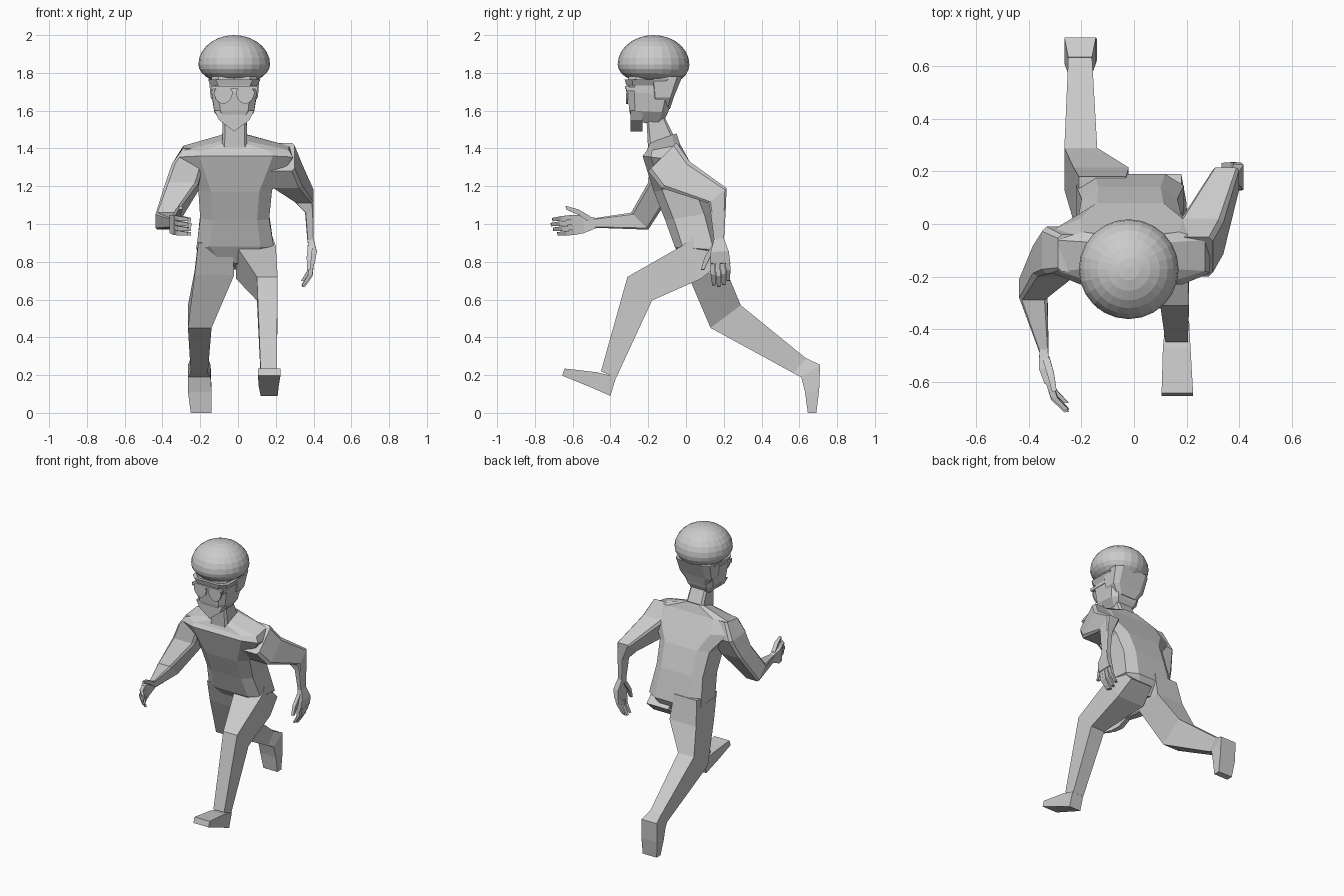
import bpy, bmesh
from math import cos, sin, pi
from mathutils import Vector as V


def finish(name, bm):
    bmesh.ops.recalc_face_normals(bm, faces=bm.faces)
    me = bpy.data.meshes.new(name)
    bm.to_mesh(me)
    bm.free()
    ob = bpy.data.objects.new(name, me)
    bpy.context.collection.objects.link(ob)
    return ob


def skin(bm, rings):
    """Bridge closed rings of points and cap both ends."""
    vs = [[bm.verts.new(p) for p in r] for r in rings]
    n = len(vs[0])
    for a, b in zip(vs, vs[1:]):
        for i in range(n):
            j = (i + 1) % n
            bm.faces.new((a[i], a[j], b[j], b[i]))
    bm.faces.new(vs[0][::-1])
    bm.faces.new(vs[-1])


def ring(x0, x1, front, back, c=0.0):
    """Rectangle (c=0) or chamfered octagon spanning x0..x1 and two (y, z) points."""
    k = 1 - c
    uv = [(-1, -1), (1, -1), (1, 1), (-1, 1)] if c == 0 else [
        (-k, -1), (k, -1), (1, -k), (1, k), (k, 1), (-k, 1), (-1, k), (-1, -k)]
    f, b = V((0, *front)), V((0, *back))
    return [f.lerp(b, (v + 1) / 2) + V(((x0 + x1) / 2 + u * (x1 - x0) / 2, 0, 0)) for u, v in uv]


def loft(name, sections, c=0.0):
    bm = bmesh.new()
    skin(bm, [ring(*s, c) for s in sections])
    return finish(name, bm)


# torso, leaning forward
loft("torso", [
    (-0.12, 0.09, (0.0, 0.79), (0.14, 0.76)),
    (-0.22, 0.19, (-0.06, 0.88), (0.19, 0.86)),
    (-0.20, 0.165, (-0.11, 1.02), (0.14, 1.06)),
    (-0.21, 0.18, (-0.17, 1.17), (0.08, 1.22)),
    (-0.31, 0.29, (-0.23, 1.36), (0.02, 1.33)),
    (-0.29, 0.27, (-0.21, 1.385), (-0.03, 1.42)),
    (-0.09, 0.05, (-0.19, 1.43), (-0.05, 1.48)),
], 0.35)

# rear leg and its foot, toe on the ground
loft("rear_leg", [
    (-0.21, -0.03, (-0.05, 0.90), (0.18, 0.92)),
    (-0.23, -0.02, (0.01, 0.73), (0.215, 0.75)),
    (-0.265, -0.14, (0.13, 0.45), (0.29, 0.57)),
    (-0.25, -0.16, (0.57, 0.21), (0.64, 0.285)),
])
loft("rear_foot", [
    (-0.25, -0.16, (0.57, 0.21), (0.635, 0.29)),
    (-0.265, -0.145, (0.61, 0.19), (0.71, 0.255)),
    (-0.265, -0.14, (0.63, 0.11), (0.705, 0.12)),
    (-0.25, -0.14, (0.645, 0.0), (0.69, 0.0)),
])

# leading leg and its foot, toe raised
loft("leading_leg", [
    (0.01, 0.18, (0.05, 0.94), (0.19, 0.80)),
    (-0.01, 0.20, (-0.02, 0.885), (0.08, 0.71)),
    (0.10, 0.21, (-0.31, 0.72), (-0.18, 0.595)),
    (0.12, 0.205, (-0.45, 0.22), (-0.37, 0.185)),
])
loft("leading_foot", [
    (0.12, 0.21, (-0.37, 0.19), (-0.40, 0.09)),
    (0.11, 0.215, (-0.47, 0.215), (-0.51, 0.138)),
    (0.105, 0.225, (-0.643, 0.235), (-0.655, 0.197)),
])

# arms: one swings back, one swings forward
loft("back_arm", [
    (0.15, 0.30, (-0.20, 1.28), (-0.05, 1.43)),
    (0.17, 0.34, (-0.13, 1.19), (0.02, 1.33)),
    (0.30, 0.40, (0.12, 1.11), (0.215, 1.19)),
    (0.355, 0.40, (0.13, 1.06), (0.21, 1.07)),
    (0.368, 0.40, (0.15, 0.90), (0.20, 0.90)),
], 0.2)
loft("forward_arm", [
    (-0.29, -0.15, (-0.18, 1.40), (-0.04, 1.415)),
    (-0.35, -0.18, (-0.19, 1.32), (-0.01, 1.30)),
    (-0.385, -0.21, (-0.20, 1.22), (-0.07, 1.17)),
    (-0.437, -0.33, (-0.29, 1.06), (-0.20, 0.97)),
    (-0.36, -0.325, (-0.49, 1.03), (-0.48, 0.98)),
], 0.2)


def hand(name, wrist, length, thumb, curl):
    """Palm, four curled fingers and a thumb along three directions."""
    o = V(wrist)
    L, W, C = (V(d).normalized() for d in (length, thumb, curl))
    bm = bmesh.new()

    def bar(path):  # path of (along, across, curl, half width, half thickness)
        skin(bm, [[o + L * a + W * (b + s * w) + C * (c + t * h)
                   for s, t in ((-1, -1), (1, -1), (1, 1), (-1, 1))] for a, b, c, w, h in path])

    bar([(-0.02, 0, 0, 0.023, 0.016), (0.06, 0, -0.005, 0.048, 0.019), (0.12, 0, 0.01, 0.054, 0.015)])
    for i, reach in enumerate((-0.02, 0, 0.01, 0)):
        b = (i - 1.5) * 0.027
        bar([(0.11, b, 0.01, 0.0125, 0.013), (0.175 + reach, b, 0.028, 0.012, 0.012),
             (0.225 + reach, b * 0.95, 0.072, 0.009, 0.009)])
    bar([(0.02, 0.02, 0.005, 0.018, 0.014), (0.08, 0.065, 0.02, 0.015, 0.013),
         (0.145, 0.095, 0.03, 0.009, 0.009)])
    return finish(name, bm)


hand("back_hand", (0.385, 0.175, 0.91), (0.14, 0.05, -1), (0, -1, -0.05), (-1, 0, -0.14))
hand("forward_hand", (-0.342, -0.485, 1.005), (0.06, -1, -0.09), (0, -0.09, 1), (1, 0.06, 0))

# neck and head
loft("neck", [
    (-0.085, 0.05, (-0.20, 1.38), (-0.05, 1.44)),
    (-0.08, 0.045, (-0.21, 1.57), (-0.115, 1.57)),
], 0.2)
loft("head", [
    (-0.08, 0.04, (-0.285, 1.54), (-0.125, 1.53)),
    (-0.125, 0.085, (-0.30, 1.60), (-0.095, 1.59)),
    (-0.14, 0.10, (-0.31, 1.70), (-0.07, 1.68)),
    (-0.14, 0.10, (-0.305, 1.78), (-0.02, 1.78)),
], 0.3)

# pointed beard with strips rising along the jaw
bm = bmesh.new()
outline = [(-0.125, 1.60), (-0.10, 1.55), (-0.02, 1.49), (0.06, 1.55), (0.085, 1.60), (0.05, 1.60), (-0.09, 1.60)]
skin(bm, [[V((x, y, z)) for x, z in outline] for y in (-0.295, -0.23)])
finish("beard", bm)

# glasses: teardrop lenses, bridge and side bars
bm = bmesh.new()
for s in (-1, 1):
    lens = []
    for i in range(12):
        a = i * pi / 6
        z = sin(a)
        lens.append((-0.02 + s * 0.058 + (0.05 + 0.008 * z) * cos(a), 1.69 + (0.035 if z > 0 else 0.055) * z))
    skin(bm, [[V((x, y, z)) for x, z in lens] for y in (-0.318, -0.308)])
    x = -0.02 + s * 0.118
    skin(bm, [ring(x - 0.006, x + 0.006, (y, 1.705), (y, 1.725)) for y in (-0.315, -0.14)])
skin(bm, [ring(-0.14, 0.10, (y, 1.715), (y, 1.73)) for y in (-0.322, -0.30)])
finish("glasses", bm)

# bulky rounded hair with a flatter underside, lower at the back
bm = bmesh.new()
bmesh.ops.create_uvsphere(bm, u_segments=24, v_segments=14, radius=1)
for v in bm.verts:
    x, y, z = v.co
    drop = 0.155 if z > 0 else 0.105 + 0.025 * max(0, y)
    v.co = (-0.02 + 0.19 * x, -0.172 + 0.19 * y, 1.845 + drop * z)
finish("hair", bm)
loft("hair_nape", [
    (-0.10, 0.06, (-0.16, 1.61), (-0.085, 1.61)),
    (-0.145, 0.105, (-0.18, 1.67), (-0.065, 1.67)),
    (-0.155, 0.115, (-0.20, 1.78), (-0.02, 1.78)),
], 0.3)
loft("hair_fringe", [
    (-0.14, 0.10, (-0.315, 1.732), (-0.10, 1.732)),
    (-0.16, 0.12, (-0.325, 1.765), (-0.06, 1.765)),
], 0.3)
